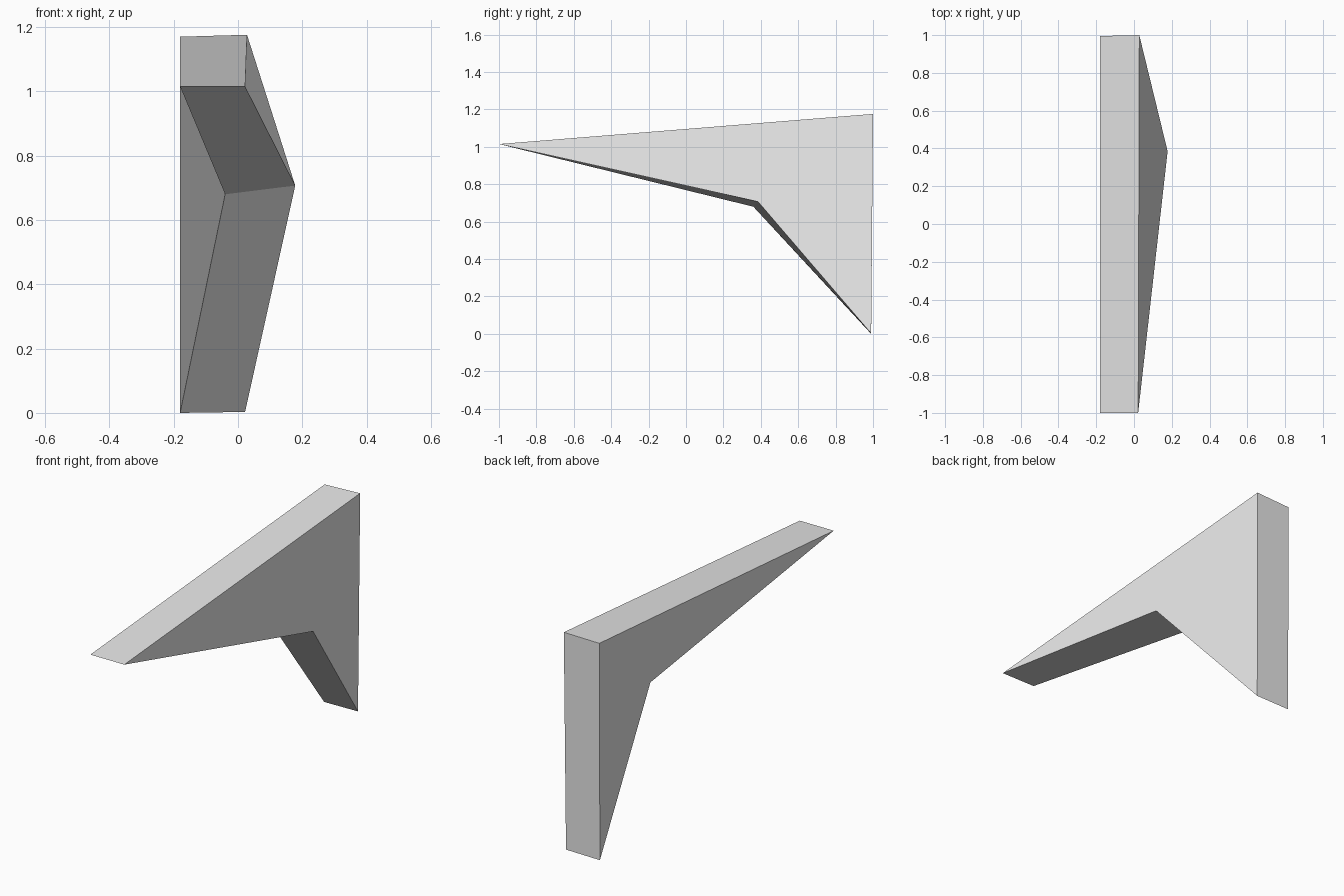
import bpy
import bmesh

cube = bpy.data.objects.get("Cube")
if cube:
    bpy.data.objects.remove(cube, do_unlink=True)

# Single plain grey material
grey = bpy.data.materials.new("light_grey")
grey.use_nodes = True
colour = (0.8, 0.8, 0.8, 1.0)
grey.diffuse_color = colour
grey.node_tree.nodes["Principled BSDF"].inputs["Base Color"].default_value = colour

# Corner order for each side: front tip, inner notch, foot, top back corner
right_side = [(-0.18, -1.0, 1.015), (-0.04, 0.36, 0.68),
              (-0.18, 0.99, 0.0), (-0.18, 0.995, 1.17)]
left_side = [(0.022, -1.0, 1.015), (0.178, 0.385, 0.707),
             (0.022, 0.99, 0.003), (0.028, 1.0, 1.176)]

# Skewed bracket: two four-cornered sides joined by a band of quads
bm = bmesh.new()
a = [bm.verts.new(p) for p in right_side]
b = [bm.verts.new(p) for p in left_side]
bm.faces.new(a[::-1])
bm.faces.new(b)
for i in range(len(a)):
    j = (i + 1) % len(a)
    bm.faces.new((a[i], a[j], b[j], b[i]))
bmesh.ops.recalc_face_normals(bm, faces=bm.faces[:])

mesh = bpy.data.meshes.new("bracket")
bm.to_mesh(mesh)
bm.free()
mesh.materials.append(grey)
bracket = bpy.data.objects.new("bracket", mesh)
bpy.context.collection.objects.link(bracket)
